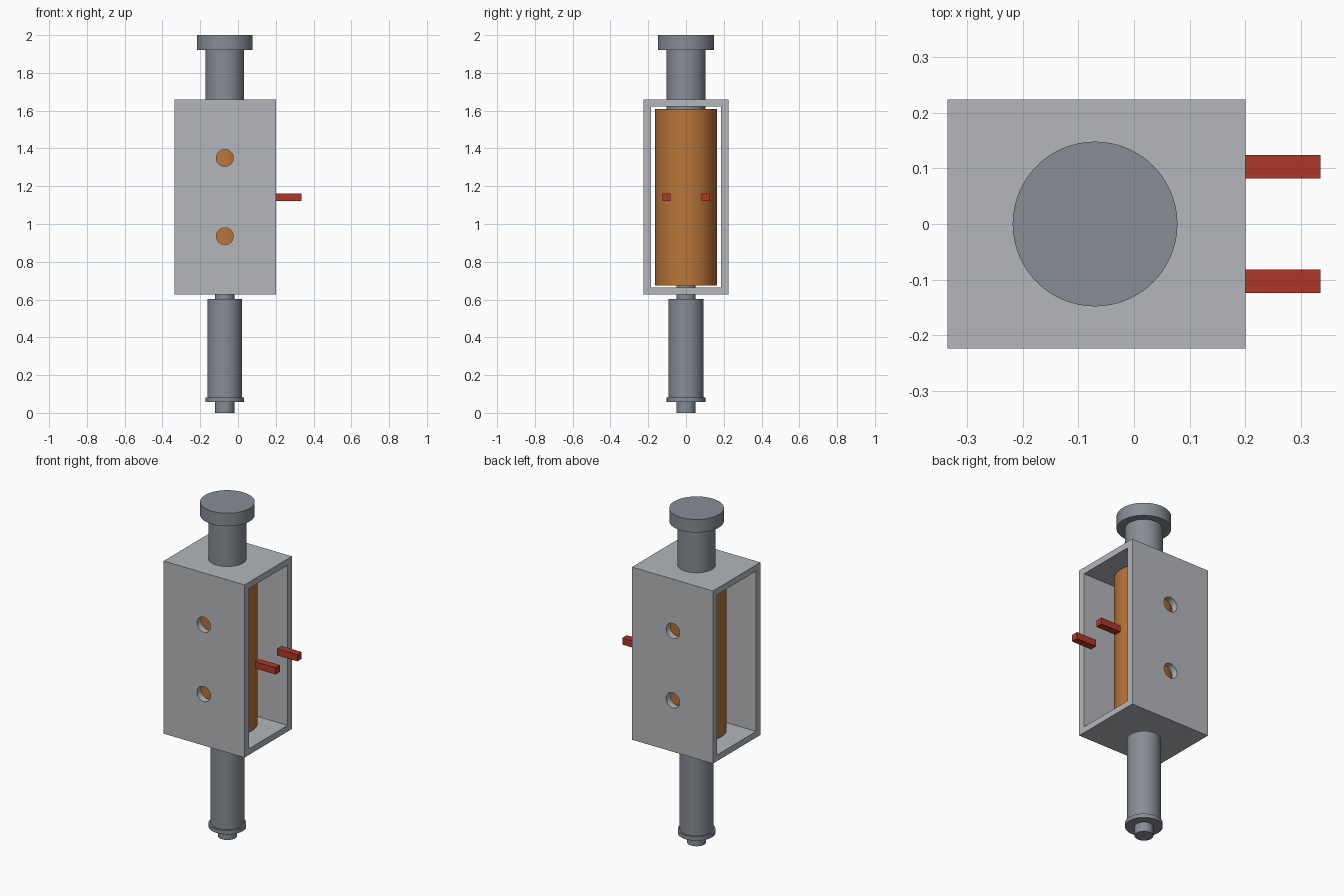
import bpy
import math

if "Cube" in bpy.data.objects:
    bpy.data.objects.remove(bpy.data.objects["Cube"], do_unlink=True)

AXIS_X = -0.07


def srgb(r, g, b):
    return tuple((c / 255) ** 2.2 for c in (r, g, b)) + (1.0,)


def material(name, colour):
    mat = bpy.data.materials.new(name)
    mat.use_nodes = True
    mat.diffuse_color = colour
    mat.node_tree.nodes["Principled BSDF"].inputs["Base Color"].default_value = colour
    return mat


light_steel = material("light steel", srgb(178, 181, 185))
dark_steel = material("dark steel", srgb(134, 140, 148))
copper = material("copper", srgb(184, 117, 60))
red = material("red", srgb(172, 58, 46))


def finish(name, mat):
    obj = bpy.context.object
    obj.name = name
    if mat:
        obj.data.materials.append(mat)
    return obj


def box(name, mat, low, high):
    centre = [(a + b) / 2 for a, b in zip(low, high)]
    bpy.ops.mesh.primitive_cube_add(size=1, location=centre)
    bpy.context.object.scale = [b - a for a, b in zip(low, high)]
    bpy.ops.object.transform_apply(location=False, rotation=False, scale=True)
    return finish(name, mat)


def rod(name, mat, radius, bottom, top):
    bpy.ops.mesh.primitive_cylinder_add(vertices=64, radius=radius, depth=top - bottom,
                                        location=(AXIS_X, 0, (bottom + top) / 2))
    bpy.ops.object.shade_smooth_by_angle(angle=math.radians(30))
    return finish(name, mat)


def cut(target, cutter):
    mod = target.modifiers.new("cut", "BOOLEAN")
    mod.operation = "DIFFERENCE"
    mod.solver = "EXACT"
    mod.object = cutter
    bpy.context.view_layer.objects.active = target
    bpy.ops.object.modifier_apply(modifier=mod.name)
    bpy.data.objects.remove(cutter, do_unlink=True)


# Frame: rectangular tube open to both sides, with mounting holes
frame = box("frame", light_steel, (-0.335, -0.224, 0.627), (0.2, 0.224, 1.66))
cut(frame, box("opening_cutter", None, (-0.5, -0.184, 0.664), (0.5, 0.184, 1.622)))
for z in (0.935, 1.35):
    bpy.ops.mesh.primitive_cylinder_add(vertices=48, radius=0.045, depth=1,
                                        location=(AXIS_X, 0, z),
                                        rotation=(math.pi / 2, 0, 0))
    cut(frame, finish("hole_cutter", None))
bpy.ops.object.select_all(action="DESELECT")
frame.select_set(True)
bpy.context.view_layer.objects.active = frame
bpy.ops.object.shade_smooth_by_angle(angle=math.radians(30))

# Coil
rod("coil", copper, 0.163, 0.674, 1.61)

# Plunger above the frame
rod("plunger", dark_steel, 0.103, 1.6, 1.925)
rod("plunger_cap", dark_steel, 0.148, 1.922, 2.0)

# Stem below the frame
rod("stem_core", dark_steel, 0.051, 0.0, 0.68)
rod("stem_sleeve", dark_steel, 0.092, 0.08, 0.604)
rod("stem_collar", dark_steel, 0.102, 0.057, 0.081)

# Terminal pins
for side, y in (("front", -0.103), ("back", 0.103)):
    box(side + "_terminal", red, (0.2, y - 0.021, 1.122), (0.335, y + 0.021, 1.162))
